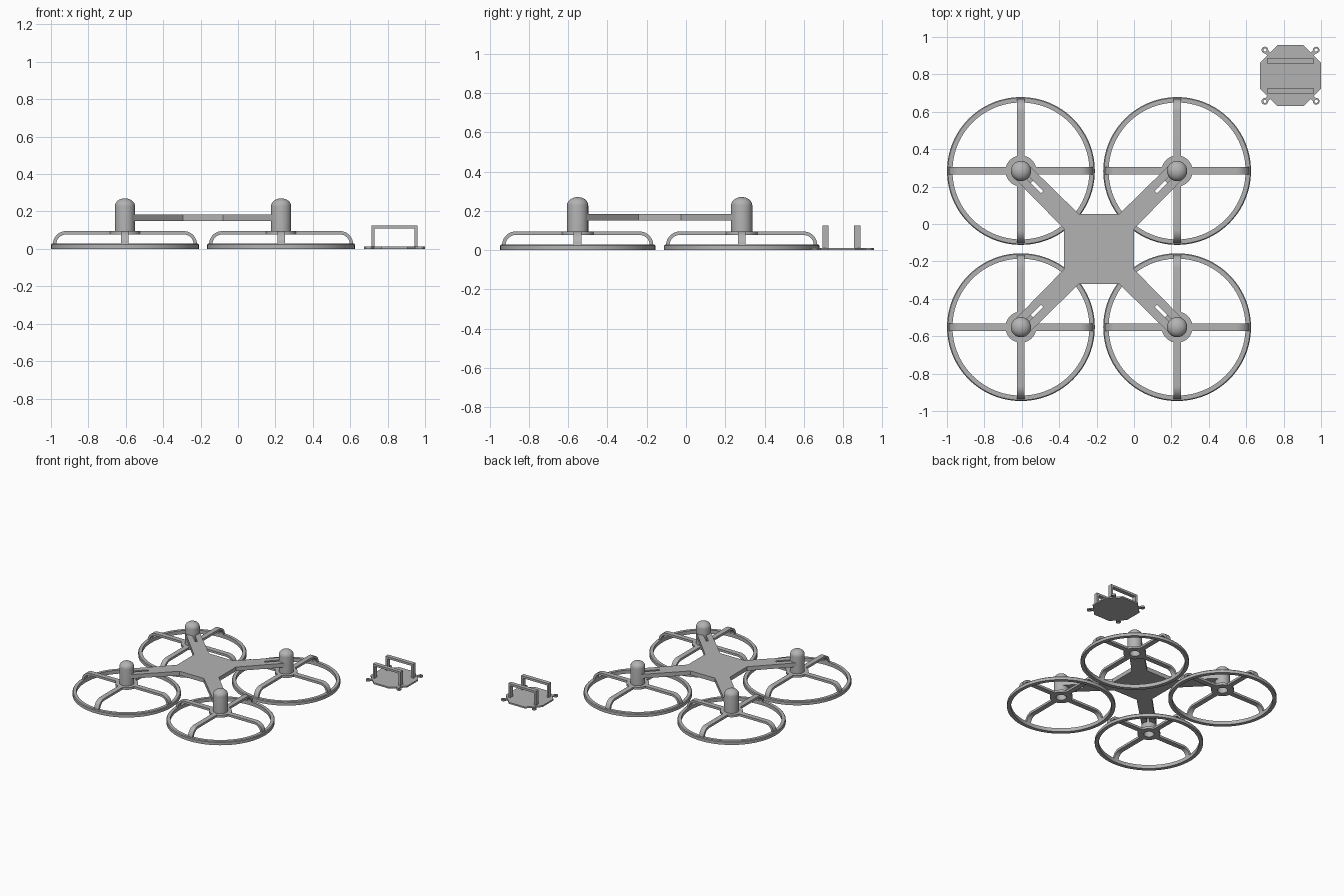
import bpy, bmesh, math
from mathutils import Matrix, Vector

if "Cube" in bpy.data.objects:
    bpy.data.objects.remove(bpy.data.objects["Cube"])

gray = bpy.data.materials.new("plain gray")
gray.diffuse_color = (0.45, 0.45, 0.45, 1)
gray.use_nodes = True
gray.node_tree.nodes["Principled BSDF"].inputs["Base Color"].default_value = gray.diffuse_color

CX, CY, S = -0.187, -0.134, 0.4175      # drone centre and rotor offset
REACH = S * math.sqrt(2)                # centre to rotor axis


def finish(name, bm, loc=(0, 0, 0), smooth=False):
    bmesh.ops.recalc_face_normals(bm, faces=bm.faces)
    me = bpy.data.meshes.new(name)
    bm.to_mesh(me)
    bm.free()
    me.materials.append(gray)
    ob = bpy.data.objects.new(name, me)
    ob.location = loc
    bpy.context.collection.objects.link(ob)
    if smooth:
        bpy.ops.object.select_all(action='DESELECT')
        ob.select_set(True)
        bpy.context.view_layer.objects.active = ob
        bpy.ops.object.shade_smooth_by_angle(angle=math.radians(35))
    return ob


def extrude(bm, pts, vec):
    """Solid from a closed outline of 3D points swept along vec."""
    f = bm.faces.new([bm.verts.new(p) for p in pts])
    r = bmesh.ops.extrude_face_region(bm, geom=[f], use_keep_orig=True)
    verts = [g for g in r["geom"] if isinstance(g, bmesh.types.BMVert)]
    bmesh.ops.translate(bm, verts=verts, vec=vec)


def lathe(bm, profile, n, closed=True):
    """Revolve (radius, z) points round the z axis."""
    rings = []
    for r, z in profile:
        if r == 0:
            rings.append([bm.verts.new((0, 0, z))] * n)
        else:
            rings.append([bm.verts.new((r * math.cos(2 * math.pi * i / n),
                                        r * math.sin(2 * math.pi * i / n), z)) for i in range(n)])
    pairs = list(zip(rings, rings[1:])) + ([(rings[-1], rings[0])] if closed else [])
    for a, b in pairs:
        for i in range(n):
            j = (i + 1) % n
            quad = list(dict.fromkeys([a[i], a[j], b[j], b[i]]))
            if len(quad) > 2:
                bm.faces.new(quad)


def arc(cx, cz, r, a0, a1, n):
    return [(cx + r * math.cos(math.radians(a0 + (a1 - a0) * i / n)),
             cz + r * math.sin(math.radians(a0 + (a1 - a0) * i / n))) for i in range(n + 1)]


def box(bm, x0, x1, y0, y1, z0, z1):
    extrude(bm, [(x0, y0, z0), (x1, y0, z0), (x1, y1, z0), (x0, y1, z0)], (0, 0, z1 - z0))


# Four rotor guards with motor pods
for sx in (-1, 1):
    for sy in (-1, 1):
        loc = (CX + sx * S, CY + sy * S, 0)

        bm = bmesh.new()
        lathe(bm, [(0.366, 0), (0.395, 0), (0.395, 0.023), (0.39, 0.029), (0.366, 0.029)], 96)
        finish("guard_ring", bm, loc, True)

        # curved spokes rising from the ring to the hub
        bm = bmesh.new()
        outline = ([(0.388, 0.005)] + arc(0.315, 0.025, 0.07, 0, 90, 10) + [(0.05, 0.095), (0.05, 0.077)]
                   + arc(0.315, 0.025, 0.052, 90, 0, 10) + [(0.368, 0.005)])
        for k in range(4):
            rot = Matrix.Rotation(k * math.pi / 2, 3, 'Z')
            extrude(bm, [rot @ Vector((r, -0.02, z)) for r, z in outline], rot @ Vector((0, 0.04, 0)))
        finish("guard_spokes", bm, loc, True)

        bm = bmesh.new()
        lathe(bm, [(0.038, 0.077), (0.083, 0.077), (0.083, 0.095), (0.038, 0.095)], 48)
        finish("hub_disc", bm, loc, True)

        # hollow pod with a domed cap
        bm = bmesh.new()
        dome = [(0.054 * math.cos(a), 0.228 + 0.042 * math.sin(a))
                for a in [i * math.pi / 16 for i in range(8)]]
        lathe(bm, [(0, 0.215), (0.038, 0.215), (0.038, 0.08), (0.054, 0.08)] + dome + [(0, 0.27)], 48, False)
        finish("motor_pod", bm, loc, True)

# Centre plate with four slotted arms in one outline
bm = bmesh.new()
h, w = 0.187, 0.056
root = (2 * h - math.sqrt(2) * w) / math.sqrt(2)
half = [(root, w), (REACH - 0.01, w - 0.004), (REACH - 0.025, 0.04), (REACH - 0.042, 0.025),
        (REACH - 0.047, 0.009), (REACH - 0.16, 0.009)]
arm = [(u, -v) for u, v in half] + half[::-1]
pts = []
for k in range(4):
    rot = Matrix.Rotation(math.pi / 4 + k * math.pi / 2, 3, 'Z')
    pts += [rot @ Vector((u, v, 0.15)) for u, v in arm]
extrude(bm, pts, (0, 0, 0.033))
finish("frame_plate", bm, (CX, CY, 0))

# Separate tray: octagonal plate, corner lugs and two handles
TX, TY = 0.837, 0.793
bm = bmesh.new()
a, b = 0.163, 0.07
octagon = [(b, -a), (a, -b), (a, b), (b, a), (-b, a), (-a, b), (-a, -b), (-b, -a)]
extrude(bm, [(x, y, 0) for x, y in octagon], (0, 0, 0.012))
finish("tray_plate", bm, (TX, TY, 0))

for sx in (-1, 1):
    for sy in (-1, 1):
        bm = bmesh.new()
        lathe(bm, [(0.009, 0), (0.018, 0), (0.018, 0.012), (0.009, 0.012)], 20)
        rot = Matrix.Rotation(math.atan2(sy, sx), 3, 'Z')
        extrude(bm, [rot @ Vector(p) for p in ((-0.04, -0.011, 0), (-0.011, -0.011, 0),
                                               (-0.011, 0.011, 0), (-0.04, 0.011, 0))], (0, 0, 0.0119))
        finish("tray_lug", bm, (TX + sx * 0.137, TY + sy * 0.137, 0), True)

for y in (-0.083, 0.079):
    bm = bmesh.new()
    x = 0.123
    extrude(bm, [(-x, y - 0.016, 0.005), (-x, y - 0.016, 0.125), (x, y - 0.016, 0.125), (x, y - 0.016, 0.005),
                 (x - 0.017, y - 0.016, 0.005), (x - 0.017, y - 0.016, 0.108),
                 (-x + 0.017, y - 0.016, 0.108), (-x + 0.017, y - 0.016, 0.005)], (0, 0.032, 0))
    finish("tray_handle", bm, (TX, TY, 0))
